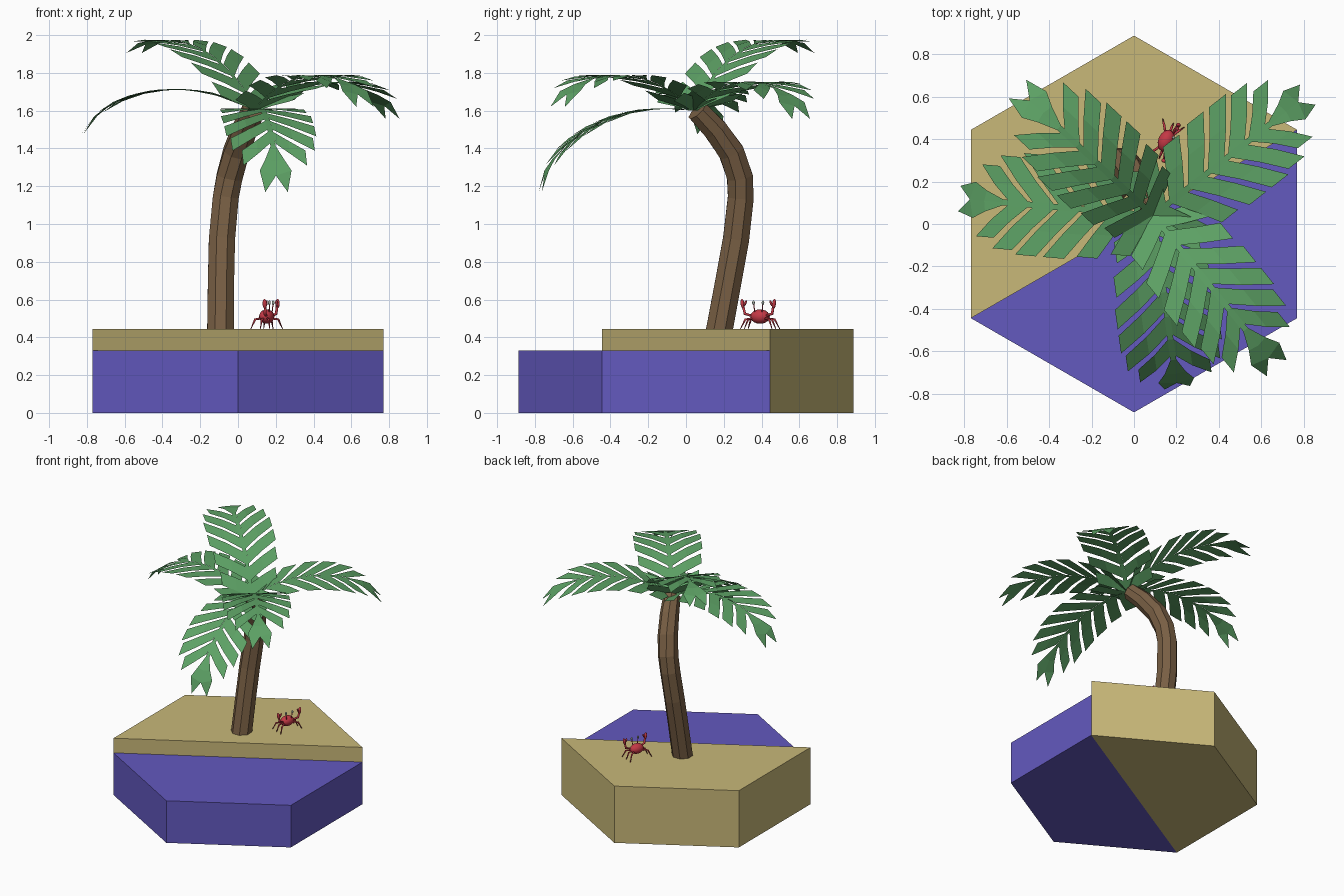
import bpy, bmesh, math
from mathutils import Vector, Matrix

if "Cube" in bpy.data.objects:
    bpy.data.objects.remove(bpy.data.objects["Cube"])


def material(name, rgb):
    m = bpy.data.materials.new(name)
    m.diffuse_color = (*rgb, 1)
    m.use_nodes = True
    m.node_tree.nodes["Principled BSDF"].inputs["Base Color"].default_value = m.diffuse_color
    return m


SAND = material("sand", (0.58, 0.48, 0.19))
WATER = material("water", (0.125, 0.10, 0.52))
BARK = material("bark", (0.19, 0.115, 0.058))
LEAF = material("leaf", (0.11, 0.36, 0.13))
RED = material("crab_red", (0.55, 0.04, 0.06))
EYE = material("eye_grey", (0.35, 0.4, 0.35))


def finish(name, bm, mat, smooth=False):
    me = bpy.data.meshes.new(name)
    bm.to_mesh(me)
    bm.free()
    me.materials.append(mat)
    for p in me.polygons:
        p.use_smooth = smooth
    ob = bpy.data.objects.new(name, me)
    bpy.context.collection.objects.link(ob)
    return ob


# Island: two halves of a hexagonal prism, split corner to corner
def half_hexagon(name, start, height, mat):
    bm = bmesh.new()
    pts = [(0.888 * math.cos(math.radians(start + 60 * i)),
            0.888 * math.sin(math.radians(start + 60 * i))) for i in range(4)]
    face = bm.faces.new([bm.verts.new((x, y, 0)) for x, y in pts])
    ext = bmesh.ops.extrude_face_region(bm, geom=[face], use_keep_orig=True)
    top = [v for v in ext["geom"] if isinstance(v, bmesh.types.BMVert)]
    bmesh.ops.translate(bm, verts=top, vec=(0, 0, height))
    bmesh.ops.recalc_face_normals(bm, faces=bm.faces)
    finish(name, bm, mat)


half_hexagon("sand_half", 30, 0.445, SAND)
half_hexagon("water_half", 210, 0.33, WATER)


# Swept round tube along a list of points
def tube(name, pts, radii, sides, mat, smooth=False):
    bm = bmesh.new()
    pts = [Vector(p) for p in pts]
    rings = []
    for i, p in enumerate(pts):
        t = (pts[min(i + 1, len(pts) - 1)] - pts[max(i - 1, 0)]).normalized()
        u = (Vector((1, 0.01, 0)) - t * t.x).normalized()
        u = (u - t * u.dot(t)).normalized()
        w = t.cross(u)
        rings.append([bm.verts.new(p + radii[i] * (u * math.cos(a) + w * math.sin(a)))
                      for a in (2 * math.pi * (k + 0.5) / sides for k in range(sides))])
    for a, b in zip(rings, rings[1:]):
        for k in range(sides):
            n = (k + 1) % sides
            bm.faces.new((a[k], a[n], b[n], b[k]))
    bm.faces.new(rings[0][::-1])
    bm.faces.new(rings[-1])
    return finish(name, bm, mat, smooth)


# Trunk
trunk_path = [(-0.093, 0.175, 0.43), (-0.09, 0.225, 0.7), (-0.085, 0.265, 0.92),
              (-0.065, 0.29, 1.14), (-0.045, 0.285, 1.25), (-0.01, 0.24, 1.38),
              (0.035, 0.155, 1.50), (0.08, 0.06, 1.60)]
tube("trunk", trunk_path, [0.076, 0.075, 0.075, 0.074, 0.074, 0.073, 0.069, 0.062], 8, BARK)

# Frond spine: slope in degrees at distances along the leaf
SLOPE = [(0, 28), (0.17, 20), (0.34, 7), (0.54, -7), (0.73, -22), (0.88, -40), (1.05, -68)]


def spine(s):
    x = z = 0.0
    n = 40
    for i in range(n):
        d = s * (i + 0.5) / n
        for (s0, a0), (s1, a1) in zip(SLOPE, SLOPE[1:]):
            if s0 <= d <= s1:
                a = math.radians(a0 + (a1 - a0) * (d - s0) / (s1 - s0))
        x += math.cos(a) * s / n
        z += math.sin(a) * s / n
    return x, z


# Leaflets: root distance, half width of leaf, forward sweep
LEAFLETS = [(0.0, 0.20, 0.10), (0.123, 0.225, 0.14), (0.246, 0.24, 0.175),
            (0.37, 0.24, 0.185), (0.492, 0.22, 0.18), (0.615, 0.17, 0.155)]


def frond(name, azimuth, pitch):
    bm = bmesh.new()
    mat = (Matrix.Translation((0.09, 0.04, 1.60))
           @ Matrix.Rotation(math.radians(azimuth), 4, "Z")
           @ Matrix.Rotation(math.radians(-pitch), 4, "Y"))

    def vert(s, lat):
        x, z = spine(s)
        return bm.verts.new(mat @ Vector((x, lat, z)))

    def strip(rows):
        rows = [[vert(*p) for p in row] for row in rows]
        for a, b in zip(rows, rows[1:]):
            bm.faces.new((a[0], a[1], b[1], b[0]))

    # midrib
    strip([[(0.123 * i, -0.014), (0.123 * i, 0.014)] for i in range(7)])
    for side in (-1, 1):
        for root, w, sweep in LEAFLETS:
            strip([[(root + sweep * f, side * max(w * f, 0.014)),
                    (root + sweep * f + 0.1, side * max(w * f, 0.014))]
                   for f in (0, 0.5, 1)])
        # forked tip with a small side prong
        strip([[(0.738, 0), (0.738, side * 0.014)], [(0.84, 0), (0.83, side * 0.05)],
               [(0.93, 0), (0.90, side * 0.085)]])
        bm.faces.new([vert(0.93, 0), vert(0.90, side * 0.085), vert(1.02, side * 0.06)])
    bmesh.ops.remove_doubles(bm, verts=bm.verts, dist=0.0005)
    bmesh.ops.recalc_face_normals(bm, faces=bm.faces)
    for f in bm.faces:
        if f.normal.z < 0:
            f.normal_flip()
    finish(name, bm, LEAF)


for i, (az, pitch) in enumerate([(175, 0), (-82, -20), (-51, 9), (38, 5), (137, 27)]):
    frond(f"frond_{i + 1}", az, pitch)

# Crab, built facing local +x and then turned and placed
CRAB = Matrix.Translation((0.152, 0.392, 0)) @ Matrix.Rotation(math.radians(-22), 4, "Z")


def ball(name, loc, size, mat, tilt=0):
    bm = bmesh.new()
    bmesh.ops.create_uvsphere(bm, u_segments=16, v_segments=10, radius=1)
    m = (CRAB @ Matrix.Translation(loc) @ Matrix.Rotation(math.radians(tilt), 4, "X")
         @ Matrix.Diagonal((*size, 1)))
    bmesh.ops.transform(bm, matrix=m, verts=bm.verts)
    finish(name, bm, mat, True)


def limb(name, pts, radii, mat=RED):
    tube(name, [CRAB @ Vector(p) for p in pts], radii, 8, mat, True)


ball("crab_body", (0, 0, 0.51), (0.038, 0.054, 0.038), RED)
for s, tag in ((-1, "right"), (1, "left")):
    # eyes on stalks
    limb(f"eye_stalk_{tag}", [(0.022, s * 0.02, 0.53), (0.026, s * 0.026, 0.575)], [0.003, 0.003])
    ball(f"eye_{tag}", (0.026, s * 0.027, 0.583), (0.007, 0.007, 0.012), EYE)
    # arm and two-fingered claw
    limb(f"arm_{tag}", [(0.015, s * 0.045, 0.515), (0.022, s * 0.078, 0.525),
                        (0.025, s * 0.085, 0.56)], [0.007, 0.008, 0.007])
    ball(f"claw_outer_{tag}", (0.025, s * 0.09, 0.577), (0.012, 0.01, 0.026), RED, s * -8)
    ball(f"claw_inner_{tag}", (0.027, s * 0.074, 0.58), (0.008, 0.006, 0.018), RED, s * 25)
    # walking legs
    for k, x in enumerate((-0.03, 0.0, 0.03)):
        limb(f"leg_{tag}_{k + 1}",
             [(x * 0.6, s * 0.035, 0.5), (x * 1.3, s * 0.068, 0.495), (x * 1.8, s * 0.09, 0.445)],
             [0.006, 0.006, 0.002])
